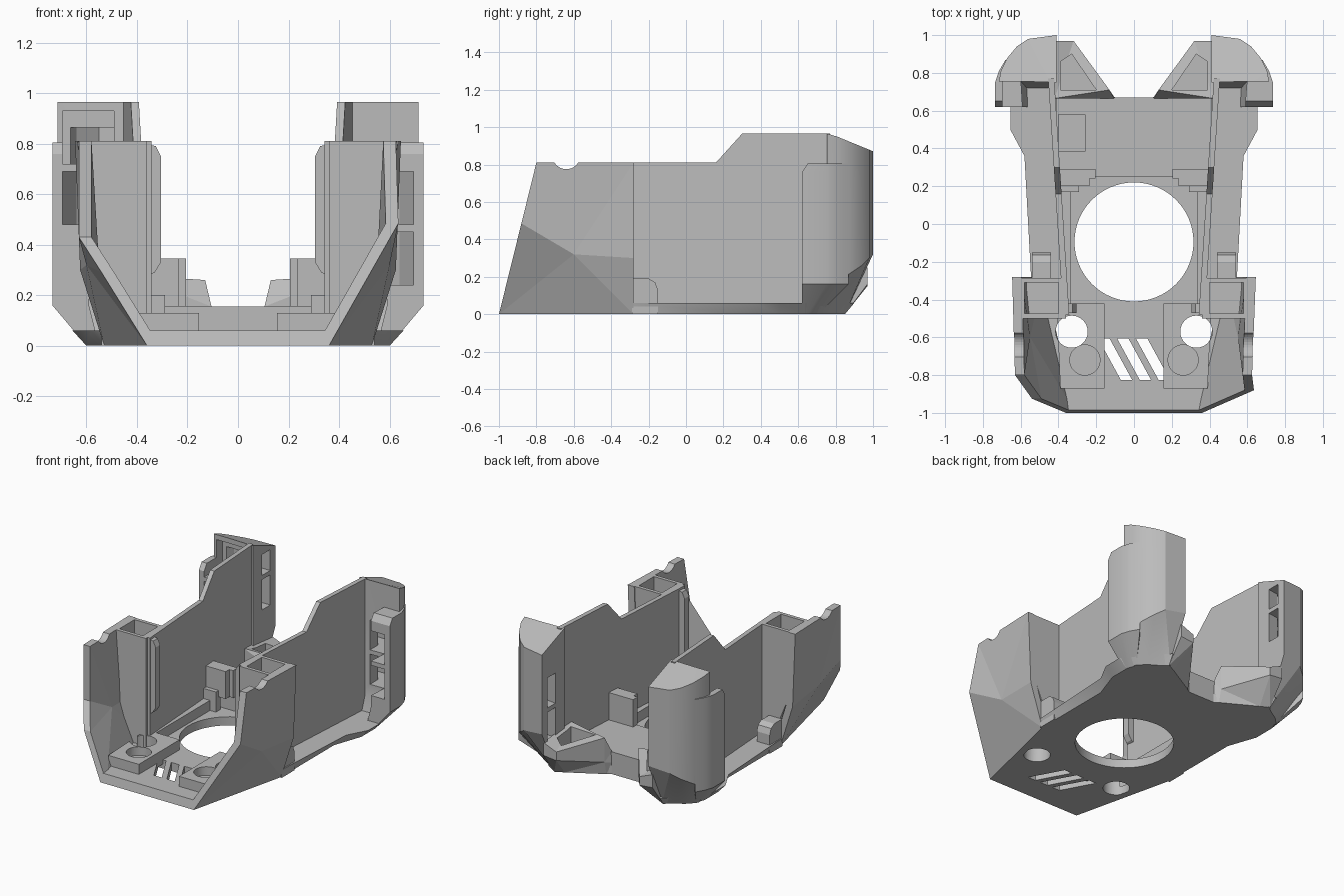
import bpy, bmesh, math

old = bpy.data.objects.get("Cube")
if old:
    bpy.data.objects.remove(old, do_unlink=True)

grey = bpy.data.materials.new("plain_grey")
grey.use_nodes = True
grey.diffuse_color = (0.5, 0.5, 0.5, 1)
grey.node_tree.nodes["Principled BSDF"].inputs["Base Color"].default_value = (0.5, 0.5, 0.5, 1)


def solid(name, verts, faces):
    bm = bmesh.new()
    vs = [bm.verts.new(v) for v in verts]
    for f in faces:
        bm.faces.new([vs[i] for i in f])
    bmesh.ops.triangulate(bm, faces=[f for f in bm.faces if len(f.verts) > 3])
    bmesh.ops.recalc_face_normals(bm, faces=bm.faces)
    mesh = bpy.data.meshes.new(name)
    bm.to_mesh(mesh)
    bm.free()
    mesh.materials.append(grey)
    ob = bpy.data.objects.new(name, mesh)
    bpy.context.scene.collection.objects.link(ob)
    return ob


def loft(name, rings):
    """Closed solid through rings with equal point counts."""
    n = len(rings[0])
    verts = [p for r in rings for p in r]
    last = len(verts) - n
    faces = [list(range(n)), list(range(last, last + n))]
    for k in range(0, last, n):
        for i in range(n):
            j = (i + 1) % n
            faces.append([k + i, k + j, k + n + j, k + n + i])
    return solid(name, verts, faces)


def flat(pts, z, s=1):
    return [(x * s, y, z) for x, y in pts]


def prism(name, pts, z0, z1, s=1):
    return loft(name, [flat(pts, z0, s), flat(pts, z1, s)])


def box(name, x0, x1, y0, y1, z0, z1, s=1):
    return prism(name, [(x0, y0), (x1, y0), (x1, y1), (x0, y1)], z0, z1, s)


def circle(cx, cy, r, n=32):
    return [(cx + r * math.cos(2 * math.pi * i / n), cy + r * math.sin(2 * math.pi * i / n)) for i in range(n)]


def sheet(name, outer, faces, thick, s):
    """Open skin given thickness along x."""
    n = len(outer)
    verts = [(x * s, y, z) for x, y, z in outer] + [((x - thick) * s, y, z) for x, y, z in outer]
    edges = {(f[i], f[(i + 1) % len(f)]) for f in faces for i in range(len(f))}
    rim = [(a, b, b + n, a + n) for a, b in edges if (b, a) not in edges]
    return solid(name, verts, faces + [[i + n for i in f] for f in faces] + rim)


def cut(ob, cutters):
    for c in cutters:
        c.hide_render = True
        m = ob.modifiers.new("cut", "BOOLEAN")
        m.object, m.operation, m.solver = c, "DIFFERENCE", "EXACT"
    dg = bpy.context.evaluated_depsgraph_get()
    dg.update()
    mesh = bpy.data.meshes.new_from_object(ob.evaluated_get(dg))
    ob.modifiers.clear()
    ob.data = mesh
    for c in cutters:
        bpy.data.objects.remove(c, do_unlink=True)


def both(pts):
    return pts + [(-x, y) for x, y in reversed(pts)]


# Floor plate with chamfered edge, round opening, screw holes and slanted vents
low = [(.36, -1), (.53, -.28), (.53, .3), (.6, .5), (.6, .64), (.42, .85), (.1, .67)]
high = [(.36, -.985), (.545, -.28), (.58, .36), (.655, .5), (.655, .64), (.43, .9), (.1, .67)]
floor = loft("floor", [flat(both(low), 0), flat(both(high), .06)])
cutters = [prism("opening_cutter", circle(0, -.095, .315, 64), -.1, .3)]
for s in (1, -1):
    cutters.append(prism("screw_cutter", circle(.33, -.57, .085), -.1, .3, s))
for k in (-1, 0, 1):
    x, y = k * .1, -.715
    cutters.append(prism("vent_cutter", [(x - .09, y + .11), (x - .03, y + .11),
                                         (x + .09, y - .11), (x + .03, y - .11)], -.1, .3))
cut(floor, cutters)

# Raised rear deck with a square pocket on one side
deck = box("rear_deck", -.41, .41, .25, .67, .03, .155)
cut(deck, [box("pocket_cutter", -.4, -.26, .385, .58, .09, .3)])

# Wing plan, from the inner rear corner round to the outer rear
wing_plan = [(.41, 1), (.41, .75), (.6, .755), (.715, .755), (.705, .81), (.67, .88), (.62, .94), (.56, .98)]
wing_base = [(.41, .85), (.41, .7), (.5, .7), (.59, .7), (.58, .72), (.56, .74), (.53, .77), (.48, .8)]
wing_shoulder = [.32, .16, .16, .16, .18, .22, .26, .3]
passage = [(.49, .55), (.695, .55), (.695, .75), (.64, .87), (.55, .94), (.35, .94), (.35, .86), (.49, .84)]


def passages(s):
    """Air passage cutters; the two sides sit at different heights."""
    spans = ((.24, .45), (.48, .69)) if s > 0 else ((.48, .69), (.72, .865))
    made = [prism("passage_cutter", passage, a, b, s) for a, b in spans]
    if s < 0:
        made.append(box("recess_cutter", .49, .695, .55, .82, .72, .93, s))
    return made


for s, side in ((1, "left"), (-1, "right")):
    # Long thin side wall with stepped top, closing in towards the front
    profile = [(-.48, .01), (-.48, .81), (.16, .81), (.3, .965), (.77, .965), (.77, .01)]
    loft(side + "_side_wall", [[(s * (x + .064 * (y - .23)), y, z) for y, z in profile] for x in (.388, .42)])

    # Faceted front cheek, stepped back on the right
    skin = [(.53, -.28, 0), (.625, -.28, .3), (.645, -.28, .81), (.6, -.6, .32), (.36, -1, 0)]
    if s > 0:
        skin += [(.635, -.88, .485), (.625, -.8, .81)]
        faces = [(0, 4, 3), (4, 5, 3), (0, 3, 1), (3, 5, 6), (3, 6, 2), (3, 2, 1)]
    else:
        skin += [(.54, -.925, .29), (.63, -.8, .43), (.63, -.8, .81)]
        faces = [(0, 4, 3), (4, 5, 3), (0, 3, 1), (5, 6, 3), (3, 6, 7), (3, 7, 2), (3, 2, 1)]
    cheek = sheet(side + "_front_cheek", skin, faces, .05, s)
    notch = circle(-.64, .85, .075)
    cut(cheek, [loft("notch_cutter", [[(x * s, y, z) for y, z in notch] for x in (.5, .7)])])

    # Hollow corner post behind the cheek
    post = loft(side + "_corner_post", [
        flat([(.36, -.5), (x, -.5), (x, -.285), (.36, -.285)], z, s)
        for x, z in ((.45, .01), (.57, .3), (.62, .81))])
    cut(post, [box("post_cutter", .4, .58, -.475, -.31, .3, .9, s)])
    outline = [(.37, .27), (.33, .29), (.305, .33), (.305, .75), (.325, .79), (.37, .8)]
    loft(side + "_post_flange", [[(x * s, y, z) for x, z in outline] for y in (-.47, -.42)])

    # Rounded clip on the ledge behind the post
    clip = [(-.29, 0), (-.29, .19), (-.2, .19), (-.165, .17), (-.15, .13), (-.15, 0)]
    loft(side + "_ledge_clip", [[(x * s, y, z) for y, z in clip] for x in (.44, .54)])

    # Mounting pad with a through hole and a shallow round seat
    pad = prism(side + "_mounting_pad", [(.155, -.87), (.39, -.87), (.41, -.42), (.24, -.42), (.155, -.42)],
                .03, .13, s)
    cut(pad, [prism("hole_cutter", circle(.33, -.57, .085), -.1, .3, s),
              prism("seat_cutter", circle(.26, -.72, .08), .07, .3, s),
              prism("opening_cutter", circle(0, -.095, .33, 64), -.1, .3)])

    # Side rim and block beside the round opening
    prism(side + "_floor_rim", [(.335, -.42), (.36, -.42), (.405, .26), (.335, .26)], .03, .13, s)
    block = box(side + "_retaining_block", .205, .4, .2, .29, .155, .345, s)
    cut(block, [box("block_cutter", .19, .235, .15, .24, .1, .4, s)])
    box(side + "_block_foot", .29, .39, .17, .22, .05, .2, s)

    # Rear wing: tapered base, tall curved shell, sloping roof, air passages
    roof = [(x * s, y, .965 - max(0, y - .77) * .41) for x, y in wing_plan]
    shoulder = [(x * s, y, z) for (x, y), z in zip(wing_plan, wing_shoulder)]
    wing = loft(side + "_rear_wing", [flat(wing_base, 0, s), shoulder, roof])
    cut(wing, passages(s))

    # Lower outer shell in front of the wing
    shell_base = [(.55, .62), (.6, .62), (.6, .65), (.59, .68), (.575, .71), (.55, .7)]
    shell_plan = [(.59, .62), (.735, .62), (.735, .75), (.715, .81), (.68, .87), (.6, .78)]
    shell = loft(side + "_wing_shell", [flat(shell_base, 0, s), flat(shell_plan, .16, s),
                                        flat(shell_plan, .76, s),
                                        [(x * s, max(y, .65), .805) for x, y in shell_plan]])
    cut(shell, passages(s))

    # Angled nozzle between deck and wing
    nozzle = loft(side + "_nozzle", [
        flat([(.1, .665), (.13, .69), (.36, .82), (.42, .85), (.42, .665)], 0, s),
        [(x * s, y, z) for x, y, z in ((.1, .665, .08), (.13, .71, .09), (.32, .97, .15),
                                       (.42, .97, .16), (.42, .665, .1))],
        [(x * s, y, z) for x, y, z in ((.105, .665, .155), (.13, .71, .26), (.32, .97, .21),
                                       (.42, .97, .25), (.42, .665, .28))]])
    cut(nozzle, [prism("nozzle_cutter", [(.2, .71), (.33, .9), (.39, .86), (.39, .71)], .12, .5, s)])

# Smooth the gently curved faces only
bpy.ops.object.select_all(action="DESELECT")
for ob in bpy.context.scene.objects:
    if ob.type == "MESH" and ("wing" in ob.name or "floor" in ob.name or "pad" in ob.name):
        ob.select_set(True)
        bpy.context.view_layer.objects.active = ob
bpy.ops.object.shade_smooth_by_angle(angle=math.radians(25))
